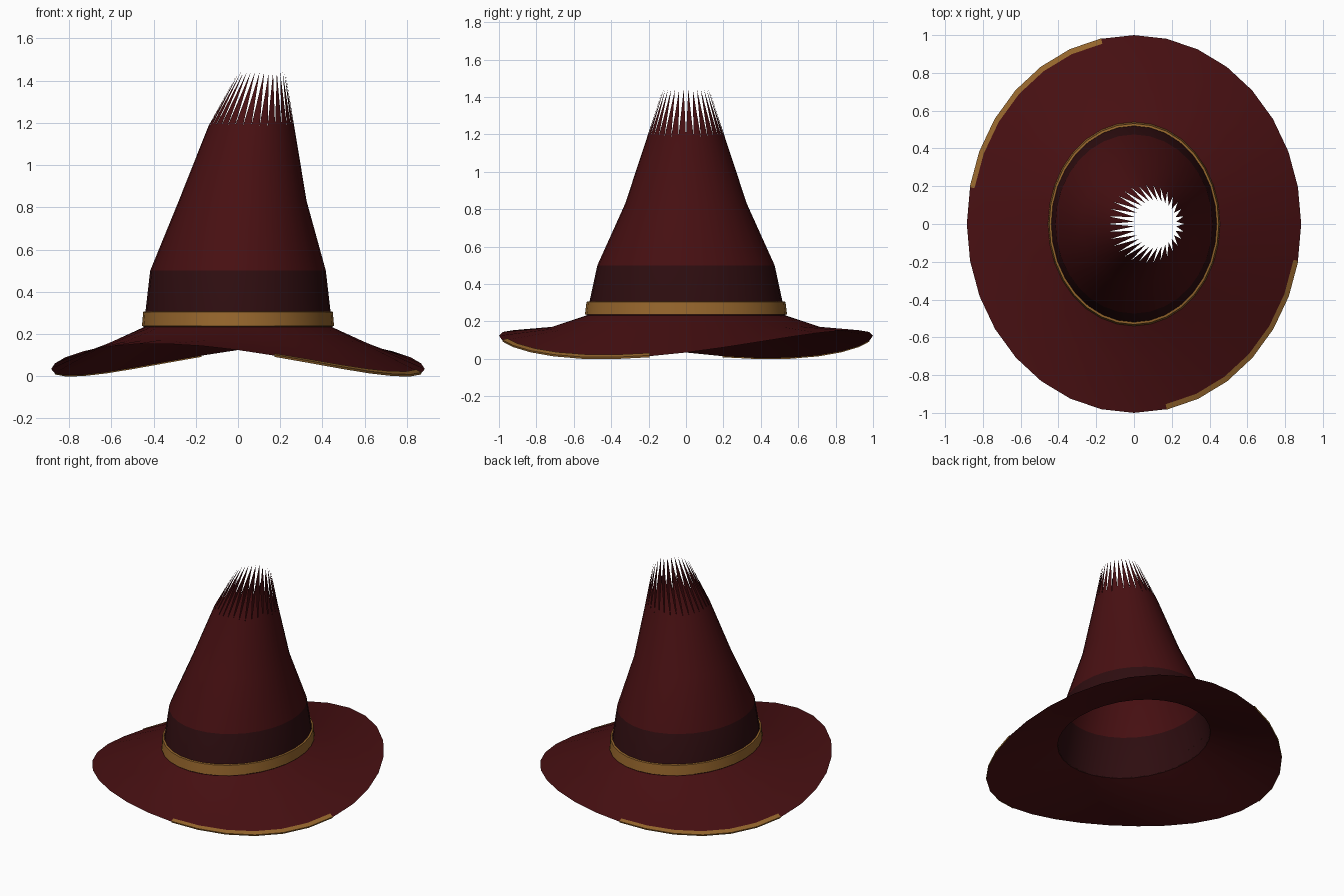
import bpy, bmesh, math

if "Cube" in bpy.data.objects:
    bpy.data.objects.remove(bpy.data.objects["Cube"])

N = 32  # sides of every ring


def material(name, rgb):
    m = bpy.data.materials.new(name)
    m.diffuse_color = (*rgb, 1)
    m.use_nodes = True
    m.node_tree.nodes["Principled BSDF"].inputs["Base Color"].default_value = m.diffuse_color
    return m


RED = material("dark red felt", (0.064, 0.005, 0.006))
BAND = material("dark brown lining", (0.027, 0.004, 0.005))
GOLD = material("dull gold", (0.31, 0.135, 0.026))


def add_object(name, bm, mats, angle=35):
    me = bpy.data.meshes.new(name)
    bm.to_mesh(me)
    bm.free()
    for m in mats:
        me.materials.append(m)
    ob = bpy.data.objects.new(name, me)
    bpy.context.collection.objects.link(ob)
    bpy.ops.object.select_all(action='DESELECT')
    ob.select_set(True)
    bpy.context.view_layer.objects.active = ob
    bpy.ops.object.shade_smooth_by_angle(angle=math.radians(angle))
    return ob


def ring(bm, cx, rx, ry, height, steps):
    """Ellipse points; height is a function of the angle."""
    out = []
    for i in steps:
        a = 2 * math.pi * i / N
        out.append(bm.verts.new((cx + rx * math.cos(a), ry * math.sin(a), height(a))))
    return out


def bridge(bm, lower, upper, closed=True, mat=0):
    n = len(lower)
    for i in range(n if closed else n - 1):
        j = (i + 1) % n
        f = bm.faces.new((lower[i], lower[j], upper[j], upper[i]))
        f.material_index = mat


# Crown: leaning open cone, dark band on the lowest section
bm = bmesh.new()
profile = [(0, 0.447, 0.532, 0.232), (0, 0.416, 0.474, 0.50),
           (0.022, 0.303, 0.325, 0.83), (0.063, 0.203, 0.208, 1.185)]
rings = [ring(bm, cx, rx, ry, lambda a, z=z: z, range(N)) for cx, rx, ry, z in profile]
for k in range(3):
    bridge(bm, rings[k], rings[k + 1], mat=1 if k == 0 else 0)
# Frayed tip: one pointed tooth on each side of the top ring
tips = ring(bm, 0.113, 0.112, 0.125, lambda a: 1.44, [i + 0.5 for i in range(N)])
for i in range(N):
    bm.faces.new((rings[3][i], rings[3][(i + 1) % N], tips[i]))
add_object("crown", bm, [RED, BAND])


# Brim: wavy, raised on one diagonal and drooping on the other
def edge_height(a):
    return 0.079 - 0.045 * math.cos(2 * a) + 0.06 * math.sin(2 * a)


def middle_height(a):
    return 0.155 + 0.25 * (edge_height(a) - 0.079)


def brim_height(t, a):
    """Height between middle ring (t=0) and edge (t=1)."""
    return middle_height(a) * (1 - t) + edge_height(a) * t


bm = bmesh.new()
edge = ring(bm, 0, 0.885, 1.0, edge_height, range(N))
middle = ring(bm, 0, 0.64, 0.73, middle_height, range(N))
inner = ring(bm, 0, 0.447, 0.532, lambda a: 0.232, range(N))
bridge(bm, edge, middle)
bridge(bm, middle, inner)
add_object("brim", bm, [RED])

# Hat band: thin gold strip around the foot of the crown
bm = bmesh.new()
loops = [ring(bm, 0, rx, ry, lambda a, z=z: z, range(N)) for rx, ry, z in
         [(0.446, 0.530, 0.236), (0.455, 0.540, 0.238),
          (0.449, 0.532, 0.305), (0.438, 0.519, 0.307)]]
for low, high in zip(loops, loops[1:]):
    bridge(bm, low, high)
add_object("hat_band", bm, [GOLD])

# Gold trim on the two drooping parts of the brim edge
for name, start in (("front_trim", 25), ("back_trim", 9)):
    bm = bmesh.new()
    steps = range(start, start + 7)
    under = ring(bm, 0, 0.884, 0.999, lambda a: edge_height(a) - 0.006, steps)
    outer = ring(bm, 0, 0.887, 1.002, lambda a: edge_height(a) + 0.004, steps)
    top = ring(bm, 0, 0.861, 0.973, lambda a: brim_height(0.9, a) + 0.005, steps)
    bridge(bm, under, outer, closed=False)
    bridge(bm, outer, top, closed=False)
    add_object(name, bm, [GOLD])
